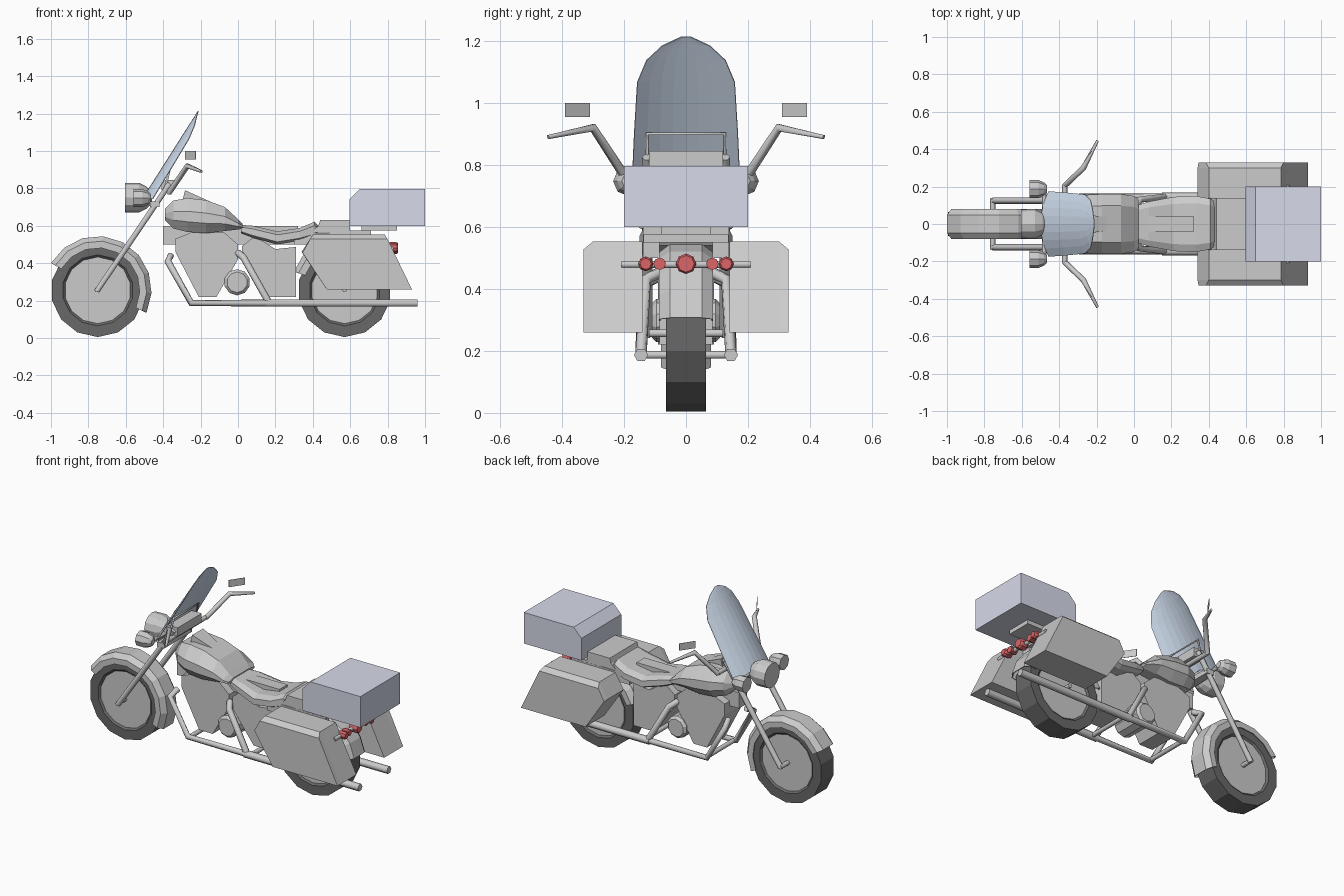
import bpy, bmesh
from math import sin, cos, pi, radians
from mathutils import Vector

if "Cube" in bpy.data.objects:
    bpy.data.objects.remove(bpy.data.objects["Cube"])


def mat(name, r, g, b):
    m = bpy.data.materials.new(name)
    m.diffuse_color = (r, g, b, 1)
    m.use_nodes = True
    m.node_tree.nodes["Principled BSDF"].inputs["Base Color"].default_value = m.diffuse_color
    return m


RUBBER = mat("rubber", .14, .14, .14)
DISC = mat("wheel_metal", .64, .64, .61)
GLASS = mat("windshield_tint", .66, .76, .90)
TRUNK = mat("trunk_paint", .68, .70, .82)
RED = mat("tail_red", .72, .13, .14)


def loft(name, rings, m=None, closed=True, caps=True, mirror=False, wrap=False):
    """Skin a list of equal-length point rings."""
    bm = bmesh.new()
    vs = [[bm.verts.new(p) for p in r] for r in rings]
    n = len(rings[0])
    pairs = list(zip(vs, vs[1:])) + ([(vs[-1], vs[0])] if wrap else [])
    for a, b in pairs:
        for i in range(n if closed else n - 1):
            j = (i + 1) % n
            bm.faces.new((a[i], a[j], b[j], b[i]))
    if caps and not wrap:
        bm.faces.new(vs[0][::-1])
        bm.faces.new(vs[-1])
    bmesh.ops.recalc_face_normals(bm, faces=bm.faces)
    me = bpy.data.meshes.new(name)
    bm.to_mesh(me)
    bm.free()
    ob = bpy.data.objects.new(name, me)
    bpy.context.collection.objects.link(ob)
    if m:
        me.materials.append(m)
    if mirror:
        ob.modifiers.new("mirror", 'MIRROR').use_axis = (False, True, False)
    return ob


def prism(name, pts, y0, y1, **k):
    """Side profile (x, z) extruded from y0 to y1."""
    return loft(name, [[(x, y, z) for x, z in pts] for y in (y0, y1)], **k)


def box(name, x0, x1, y0, y1, z0, z1, **k):
    return prism(name, [(x0, z0), (x1, z0), (x1, z1), (x0, z1)], y0, y1, **k)


def body(name, stations, cut, **k):
    """Chamfered cross-sections along x: (x, z bottom, z top, half width)."""
    rings = []
    for x, b, t, w in stations:
        cz, cy = (t - b) * cut, w * cut
        rings.append([(x, -w + cy, b), (x, w - cy, b), (x, w, b + cz), (x, w, t - cz * 1.3),
                      (x, w - cy * 1.3, t), (x, -w + cy * 1.3, t), (x, -w, t - cz * 1.3), (x, -w, b + cz)])
    return loft(name, rings, **k)


def lathe_x(name, prof, y, z, n=12, **k):
    """Round part along x from (x, radius) pairs."""
    return loft(name, [[(x, y + r * cos(2 * pi * i / n), z + r * sin(2 * pi * i / n))
                        for i in range(n)] for x, r in prof], **k)


def lathe_y(name, prof, x, z, n=14, **k):
    """Round part along y from (y, radius) pairs, one vertex at the bottom."""
    return loft(name, [[(x + r * sin(2 * pi * i / n), y, z - r * cos(2 * pi * i / n))
                        for i in range(n)] for y, r in prof], **k)


def tube(name, pts, r, radii=None):
    cu = bpy.data.curves.new(name, 'CURVE')
    cu.dimensions = '3D'
    cu.bevel_depth = r
    cu.bevel_resolution = 1
    cu.use_fill_caps = True
    sp = cu.splines.new('POLY')
    sp.points.add(len(pts) - 1)
    for i, p in enumerate(pts):
        sp.points[i].co = (*p, 1)
        sp.points[i].radius = radii[i] if radii else 1
    ob = bpy.data.objects.new(name, cu)
    bpy.context.collection.objects.link(ob)
    return ob


def pair(name, pts, r, radii=None):
    for side, s in (("right", 1), ("left", -1)):
        tube(f"{name}_{side}", [(x, y * s, z) for x, y, z in pts], r, radii)


# wheels
for end, cx in (("front", -.75), ("rear", .57)):
    lathe_y(end + "_tyre", [(-.05, .175), (-.064, .19), (-.064, .25), (.064, .25), (.064, .19), (.05, .175)],
            cx, .255, m=RUBBER, wrap=True)
    lathe_y(end + "_wheel_disc", [(-.055, .178), (.055, .178)], cx, .255, m=DISC)
tube("front_axle", [(-.755, -.135, .257), (-.755, .135, .257)], .014)
tube("rear_axle", [(.57, -.12, .257), (.57, .12, .257)], .014)


# fenders
def fender(name, cx, a0, a1, half, n=8):
    sec = [(-half, .225), (-half, .262), (-half * .6, .288), (half * .6, .288), (half, .262), (half, .225)]
    rings = []
    for i in range(n + 1):
        a = radians(a0 + (a1 - a0) * i / n)
        rings.append([(cx + r * cos(a), y, .257 + r * sin(a)) for y, r in sec])
    ob = loft(name, rings, closed=False, caps=False)
    sol = ob.modifiers.new("thickness", 'SOLIDIFY')
    sol.thickness = .005


fender("front_fender", -.75, -25, 150, .08)
fender("rear_fender", .57, 10, 160, .087)

# fork and steering
pair("fork_leg", [(-.755, .125, .25), (-.365, .125, .825)], .017)
box("steering_clamp", -.41, -.34, -.12, .12, .79, .845)
box("lower_clamp", -.47, -.42, -.14, .14, .70, .73)
tube("windshield_brace", [(-.40, -.125, .76), (-.365, -.125, .90), (-.365, .125, .90), (-.40, .125, .76)], .006)
tube("handlebar", [(-.37, -.21, .78), (-.37, .21, .78)], .014)
pair("handlebar_grip", [(-.37, .205, .775), (-.27, .30, .92), (-.195, .445, .89)], .015, [1, 1, .5])
loft("mirror", [[(x, y, z) for x, y, z in ((-.283 + d, .31, .955), (-.228 + d, .39, .955),
                                         (-.228 + d, .39, 1.0), (-.283 + d, .31, 1.0))]
                for d in (0, .003)], mirror=True)

# headlight and side lamps
lathe_x("headlight", [(-.605, .078), (-.53, .08), (-.49, .06), (-.46, .03)], 0, .75)
lathe_x("side_lamp", [(-.56, .048), (-.51, .048), (-.48, .035), (-.465, .02)], .187, .748, n=8, mirror=True)
tube("lamp_bar", [(-.48, -.19, .745), (-.48, .19, .745)], .011)

# windshield
rows = [(.765, .175), (.92, .168), (1.085, .158), (1.15, .128), (1.19, .077), (1.215, .015)]
rings = []
for z, w in rows:
    ring = []
    for i in range(9):
        y = w * (i / 4 - 1)
        bow = (y / .17) ** 2
        ring.append((-.50 + (z - .765) * .635 + .04 * bow, y, z - .02 * bow))
    rings.append(ring)
loft("windshield", rings, m=GLASS, closed=False, caps=False).modifiers.new(
    "thickness", 'SOLIDIFY').thickness = .004

# tank, console and seats
body("fuel_tank", [(-.39, .63, .69, .07), (-.345, .585, .735, .12), (-.27, .567, .748, .155),
                   (-.17, .56, .737, .16), (-.07, .572, .70, .16), (0, .58, .635, .15), (.025, .585, .61, .13)], .3)
loft("tank_console", [[(-.30, -.055, .72), (-.30, .055, .72), (-.283, .055, .79), (-.283, -.055, .79)],
                      [(-.10, -.03, .68), (-.10, .03, .68), (-.095, .028, .705), (-.095, -.028, .705)]])
body("rider_seat", [(.015, .56, .605, .10), (.08, .535, .60, .12), (.21, .50, .57, .145),
                    (.33, .52, .588, .15), (.41, .54, .622, .135), (.43, .57, .60, .12)], .2)
prism("passenger_seat", [(.39, .565), (.43, .60), (.44, .632), (.60, .632), (.60, .565)], -.138, .138)

# luggage
box("seat_base", .30, .70, .085, .138, .50, .562, mirror=True)
box("rack_base", .49, .71, -.137, .137, .55, .575)
box("rack_plate", .66, .85, -.08, .08, .575, .60)
prism("top_trunk", [(.595, .60), (1.0, .60), (1.0, .797), (.65, .797), (.595, .74)], -.2, .2, m=TRUNK)
bag = [(.475, .26), (.93, .26), (.785, .553), (.40, .553), (.34, .46)]
low = [(.475, .26), (.93, .26), (.80, .528), (.385, .528), (.345, .455)]
loft("saddlebag", [[(x, .14, z) for x, z in bag], [(x, .30, z) for x, z in bag],
                   [(x, .33, z) for x, z in low]], mirror=True)

# tail lights
tube("light_bar", [(.82, -.208, .479), (.82, .208, .479)], .013)
lathe_x("tail_light", [(.80, .028), (.815, .033), (.845, .033), (.855, .027)], 0, .481, n=8, m=RED)
lathe_x("indicator_outer", [(.80, .02), (.815, .024), (.845, .024), (.855, .018)], .13, .481, n=8, m=RED, mirror=True)
lathe_x("indicator_inner", [(.80, .02), (.845, .02)], .085, .481, n=8, m=RED, mirror=True)

# engine
prism("engine_block", [(-.21, .22), (-.115, .22), (0, .42), (0, .50), (-.075, .565), (-.25, .565),
                       (-.335, .53), (-.335, .46)], -.09, .09)
prism("gearbox", [(.17, .22), (.31, .22), (.31, .487), (.20, .475), (.09, .545), (.02, .49), (.025, .41)], -.085, .085)
lathe_y("crank_cover", [(-.11, .055), (-.095, .07), (.095, .07), (.11, .055)], -.005, .298, n=10)
box("frame_spine", -.40, .32, -.04, .04, .50, .60)

# frame tubes and exhaust pipes
pair("lower_frame_tube", [(-.36, .09, .44), (-.375, .145, .41), (-.25, .145, .187), (.20, .145, .187)], .019)
pair("exhaust_pipe", [(.0, .08, .455), (.03, .13, .43), (.165, .145, .19)], .019)
pair("muffler", [(.15, .145, .187), (.96, .145, .187)], .023)
for i, x in enumerate((-.24, .19)):
    tube(f"frame_crossbar_{i}", [(x, -.145, .187), (x, .145, .187)], .014)
